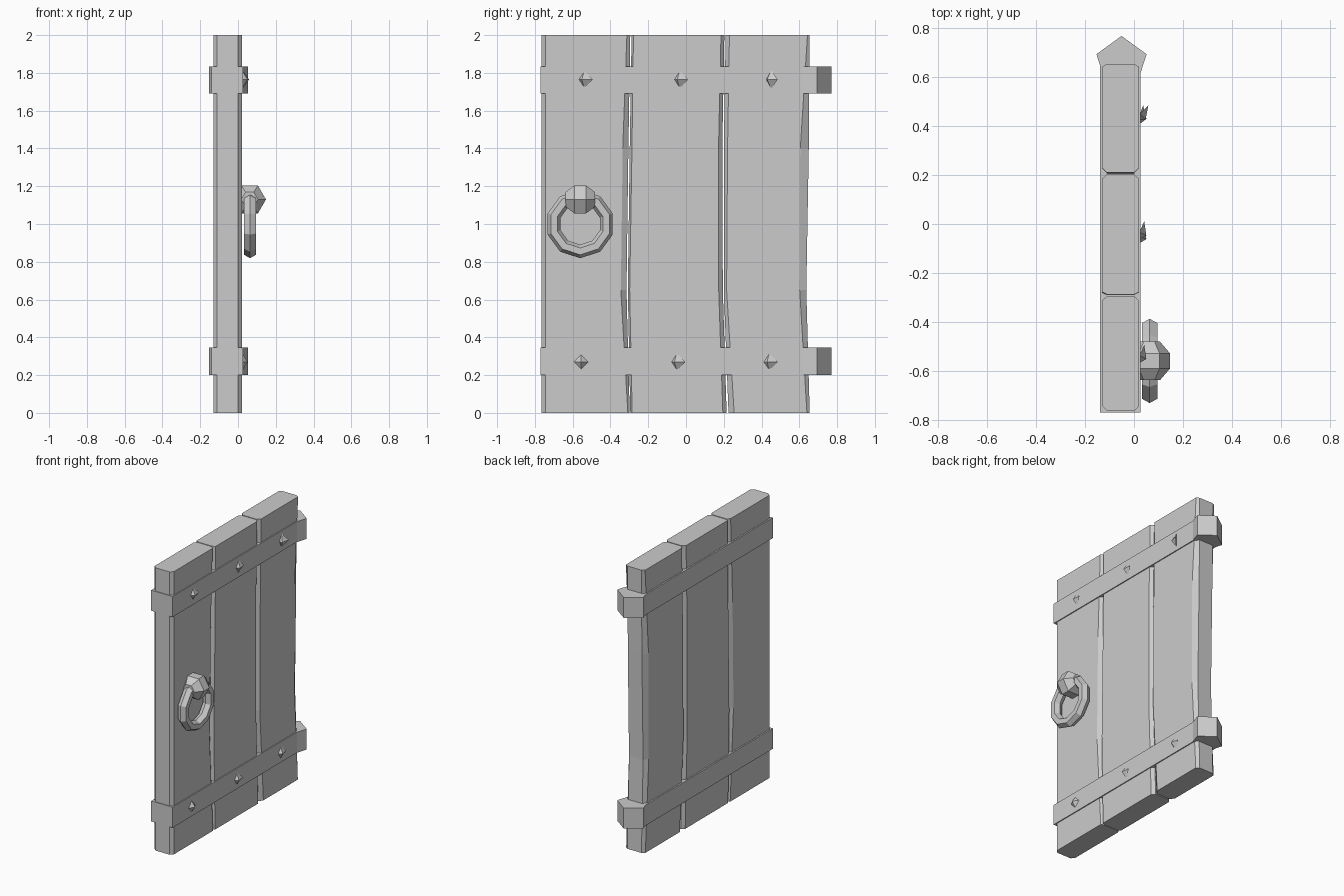
import bpy, bmesh, math
from mathutils import Vector

if "Cube" in bpy.data.objects:
    bpy.data.objects.remove(bpy.data.objects["Cube"])


def loft(name, rings, closed=False):
    """Skin equal-length rings of points; cap the ends unless closed."""
    bm = bmesh.new()
    loops = [[bm.verts.new(p) for p in r] for r in rings]
    n = len(loops[0])
    pairs = list(zip(loops, loops[1:] + loops[:1])) if closed else list(zip(loops, loops[1:]))
    for a, b in pairs:
        for i in range(n):
            j = (i + 1) % n
            bm.faces.new((a[i], a[j], b[j], b[i]))
    if not closed:
        bm.faces.new(loops[0][::-1])
        bm.faces.new(loops[-1])
    bmesh.ops.recalc_face_normals(bm, faces=bm.faces)
    me = bpy.data.meshes.new(name)
    bm.to_mesh(me)
    bm.free()
    ob = bpy.data.objects.new(name, me)
    bpy.context.collection.objects.link(ob)
    return ob


# planks: chamfered section lofted through four heights with wavering edges
X0, X1 = -0.13, 0.02
LEVELS = (0, 0.65, 1.4, 2)


def plank(name, lefts, rights, c_left, c_right):
    rings = []
    for z, l, r, cl, cr in zip(LEVELS, lefts, rights, c_left, c_right):
        d = 0.02
        rings.append([(X0, l + cl, z), (X0 + d, l, z), (X1 - d, l, z), (X1, l + cl, z),
                      (X1, r - cr, z), (X1 - d, r, z), (X0 + d, r, z), (X0, r - cr, z)])
    loft(name, rings)


even = (0.02,) * 4
plank("latch_plank", (-0.765,) * 4, (-0.298, -0.315, -0.305, -0.295),
      even, (0.01, 0.03, 0.03, 0.018))
plank("middle_plank", (-0.295, -0.308, -0.298, -0.288), (0.215, 0.195, 0.192, 0.203),
      (0.01, 0.01, 0.012, 0.01), (0.02, 0.022, 0.02, 0.018))
plank("hinge_plank", (0.225, 0.2, 0.2, 0.21), (0.655, 0.637, 0.65, 0.655),
      (0.03, 0.015, 0.02, 0.02), (0.015, 0.035, 0.045, 0.012))


def prism(name, pts, z0, z1):
    loft(name, [[(x, y, z) for x, y in pts] for z in (z0, z1)])


# straps with pentagonal hinge knuckles
pentagon = [(-0.051 + 0.108 * math.sin(math.tau * i / 5),
             0.661 + 0.108 * math.cos(math.tau * i / 5)) for i in range(5)]
for label, z0 in (("lower", 0.2), ("upper", 1.69)):
    prism(label + "_strap", [(-0.14, -0.77), (0.027, -0.77), (0.027, 0.66), (-0.14, 0.66)],
          z0, z0 + 0.145)
    prism(label + "_hinge_knuckle", pentagon, z0, z0 + 0.145)

# pyramid studs, each turned a little differently
for y, z, turn in ((-0.555, 0.27, 0), (-0.055, 0.27, 25), (0.435, 0.27, 20),
                   (-0.545, 1.765, 25), (-0.04, 1.765, 25), (0.44, 1.765, 45)):
    bpy.ops.mesh.primitive_cone_add(vertices=4, radius1=0.048, depth=0.032,
                                    location=(0.036, y, z),
                                    rotation=(math.radians(turn), math.pi / 2, 0))
    bpy.context.object.name = "stud"

# handle ring: ten-sided loop with hexagonal section
rings = []
for k in range(10):
    a = math.tau * k / 10 + math.pi / 2
    sec = []
    for m in range(6):
        b = math.tau * m / 6
        r = 0.145 + 0.036 * math.cos(b)
        sec.append((0.064 + 0.036 * math.sin(b), -0.56 + r * math.cos(a), 1.0 + r * math.sin(a)))
    rings.append(sec)
loft("handle_ring", rings, closed=True)

# handle knob: faceted six-sided barrel across the door
rings = []
for dy, r in ((-0.079, 0.044), (-0.03, 0.086), (0.03, 0.086), (0.079, 0.044)):
    rings.append([(0.062 + r * math.cos(math.tau * i / 6), -0.56 + dy,
                   1.13 + r * math.sin(math.tau * i / 6)) for i in range(6)])
loft("handle_knob", rings)
